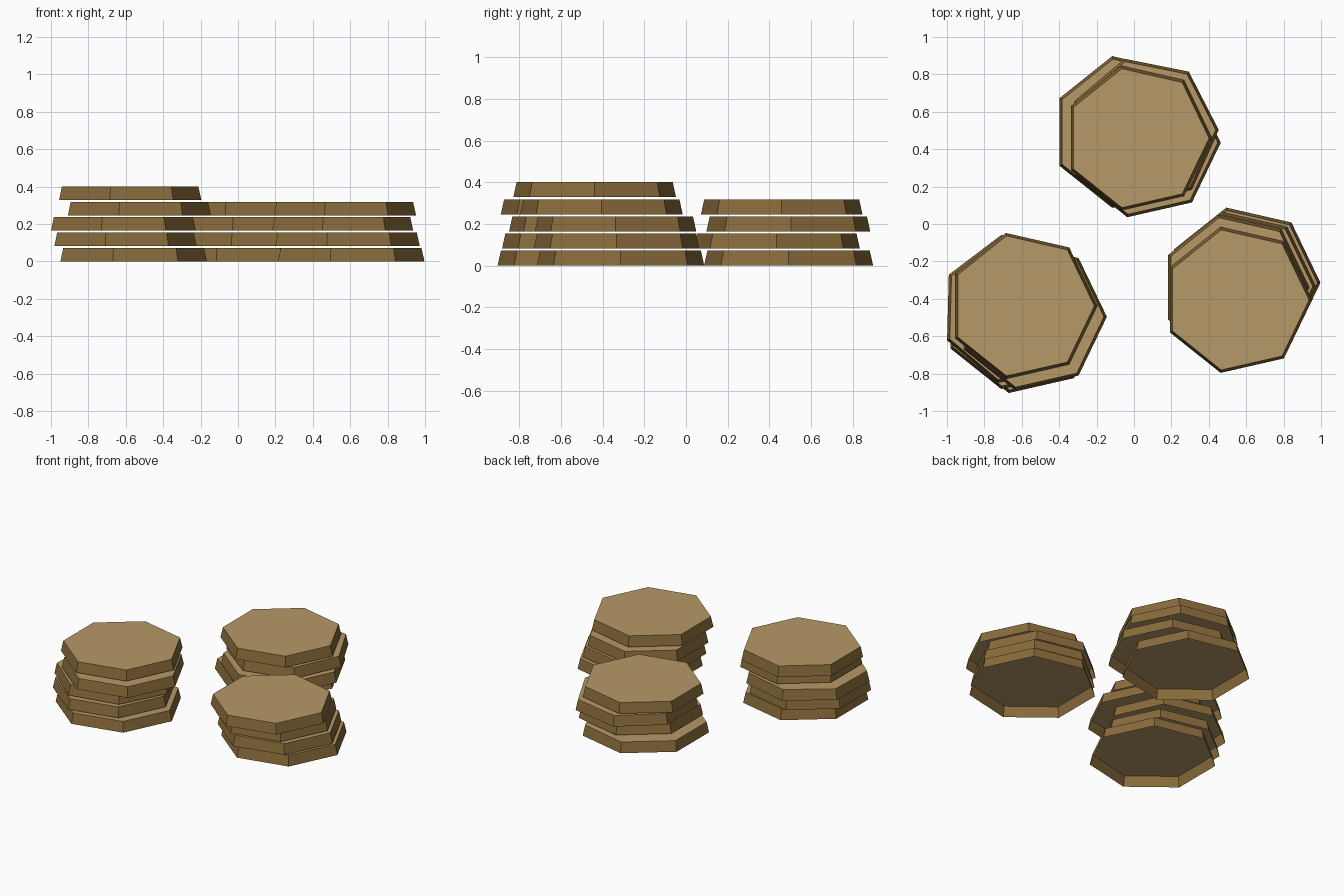
import bpy
import bmesh
from math import radians

cube = bpy.data.objects.get("Cube")
if cube:
    bpy.data.objects.remove(cube, do_unlink=True)


def make_material(name, rgb):
    mat = bpy.data.materials.new(name)
    mat.use_nodes = True
    colour = (*rgb, 1)
    mat.diffuse_color = colour
    mat.node_tree.nodes["Principled BSDF"].inputs["Base Color"].default_value = colour
    return mat


tan = make_material("tan face", (0.47, 0.32, 0.135))
brown = make_material("brown rim", (0.25, 0.148, 0.043))

SIDES = 7
TAPER = 0.96
THICKNESS, PITCH = 0.072, 0.0822

# Each loose stack from the ground up: centre x, centre y, radius, turn in degrees
stacks = {
    "left_stack": [(0.585, -0.314, 0.412, 0), (0.565, -0.334, 0.407, 0),
                   (0.54, -0.338, 0.397, 0), (0.552, -0.406, 0.4, 0)],
    "right_stack": [(-0.578, -0.502, 0.412, 0), (-0.621, -0.492, 0.4, 0),
                    (-0.63, -0.456, 0.405, -1.5), (-0.547, -0.496, 0.402, 0),
                    (-0.596, -0.438, 0.4, 0)],
    "back_stack": [(-0.024, 0.492, 0.416, 0), (0.055, 0.435, 0.409, 0),
                   (0.05, 0.493, 0.403, 1.5), (0.02, 0.459, 0.397, 0)],
}


def add_disc(name, x, y, level, radius, turn):
    # Seven-sided cap, slightly narrower at the top, one corner near +x
    # (the cone primitive starts with a corner on +y)
    bpy.ops.mesh.primitive_cone_add(
        vertices=SIDES, radius1=radius, radius2=radius * TAPER, depth=THICKNESS,
        location=(x, y, level * PITCH + THICKNESS / 2),
        rotation=(0, 0, radians(turn - 90)))
    disc = bpy.context.object
    disc.name = name
    disc.data.materials.append(tan)
    disc.data.materials.append(brown)

    # Open underside, tan top, brown rim
    bm = bmesh.new()
    bm.from_mesh(disc.data)
    underside = [f for f in bm.faces if f.normal.z < -0.9]
    bmesh.ops.delete(bm, geom=underside, context="FACES")
    for face in bm.faces:
        face.material_index = 0 if face.normal.z > 0.9 else 1
    bm.to_mesh(disc.data)
    bm.free()


for stack, discs in stacks.items():
    for level, (x, y, radius, turn) in enumerate(discs):
        add_disc(f"{stack}_disc_{level + 1}", x, y, level, radius, turn)
